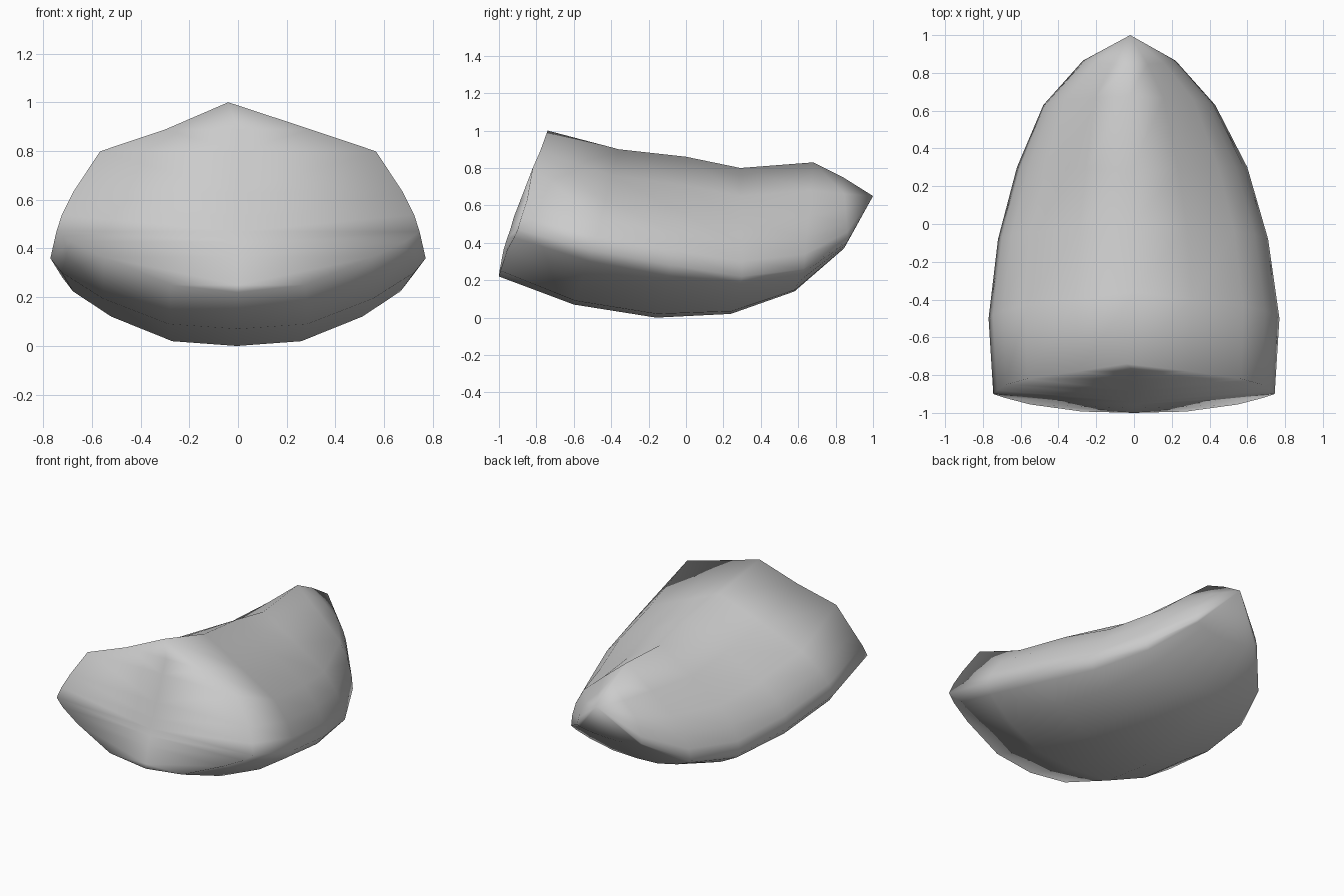
import bpy, bmesh

if "Cube" in bpy.data.objects:
    bpy.data.objects.remove(bpy.data.objects["Cube"])

# stations along y: (x shift, y at widest line, half width, top y, top z, widest z, bottom y, bottom z)
stations = [
    (0.0, -0.90, 0.745, -0.74, 1.00, 0.47, -1.00, 0.22),
    (0.0, -0.50, 0.77, -0.36, 0.90, 0.36, -0.60, 0.07),
    (-0.005, -0.08, 0.715, 0.00, 0.86, 0.28, -0.16, 0.00),
    (-0.01, 0.30, 0.61, 0.29, 0.80, 0.22, 0.24, 0.02),
    (-0.025, 0.63, 0.455, 0.68, 0.83, 0.26, 0.58, 0.14),
    (-0.025, 0.865, 0.245, 0.84, 0.75, 0.41, 0.845, 0.37),
]
# half sections: (width fraction, height fraction; + above the widest line, - below)
front_section = [(0, 1), (0.40, 0.79), (0.76, 0.62), (0.91, 0.30), (0.97, 0.13),
                 (1, 0), (0.92, -0.17), (0.74, -0.42), (0.37, -0.88), (0, -1)]
body_section = [(0, 1), (0.40, 0.74), (0.75, 0.50), (0.90, 0.30), (0.97, 0.14),
                (1, 0), (0.94, -0.20), (0.72, -0.57), (0.37, -0.93), (0, -1)]
# y of the slanted front edge and of the bulging centre line of the front face
front_y = [-0.74, -0.78, -0.82, -0.85, -0.88, -0.90, -0.92, -0.955, -0.993, -1.0]
centre_y = [None, -0.78, -0.82, -0.885, -0.92, -0.94, -0.955, -0.975, -0.997, None]
N = len(body_section)

bm = bmesh.new()


def ring(i, x, y, w, ty, top, mid, by, bottom):
    def vert(k, side):
        fx, fz = (front_section if i == 0 else body_section)[k]
        z = mid + fz * ((top - mid) if fz > 0 else (mid - bottom))
        vy = y + abs(fz) * ((ty - y) if fz > 0 else (by - y))
        return bm.verts.new((x + side * fx * w, front_y[k] if i == 0 else vy, z))
    return [vert(k, 1) for k in range(N)] + [vert(k, -1) for k in range(N - 2, 0, -1)]


# shell lofted through the sections
rings = [ring(i, *s) for i, s in enumerate(stations)]
rings[0][0].co.x = -0.04   # apex sits slightly off centre
n = len(rings[0])
for a, b in zip(rings, rings[1:]):
    for k in range(n):
        j = (k + 1) % n
        bm.faces.new((a[k], a[j], b[j], b[k]))

# pointed tail
tail = bm.verts.new((-0.02, 1.0, 0.65))
for k in range(n):
    bm.faces.new((rings[-1][k], rings[-1][(k + 1) % n], tail))

# bulging front face, in rows across the front edge
f = rings[0]
mids = [f[0]] + [bm.verts.new((0, centre_y[k], f[k].co.z)) for k in range(1, N - 1)] + [f[N - 1]]
for k in range(N - 1):
    for edge in (lambda i: f[i], lambda i: f[-i % n]):
        loop = [edge(k), edge(k + 1), mids[k + 1], mids[k]]
        bm.faces.new(list(dict.fromkeys(loop)))

bmesh.ops.recalc_face_normals(bm, faces=bm.faces)
for face in bm.faces:
    face.smooth = True
mesh = bpy.data.meshes.new("shell_body")
bm.to_mesh(mesh)
bm.free()
body = bpy.data.objects.new("shell_body", mesh)
bpy.context.collection.objects.link(body)
